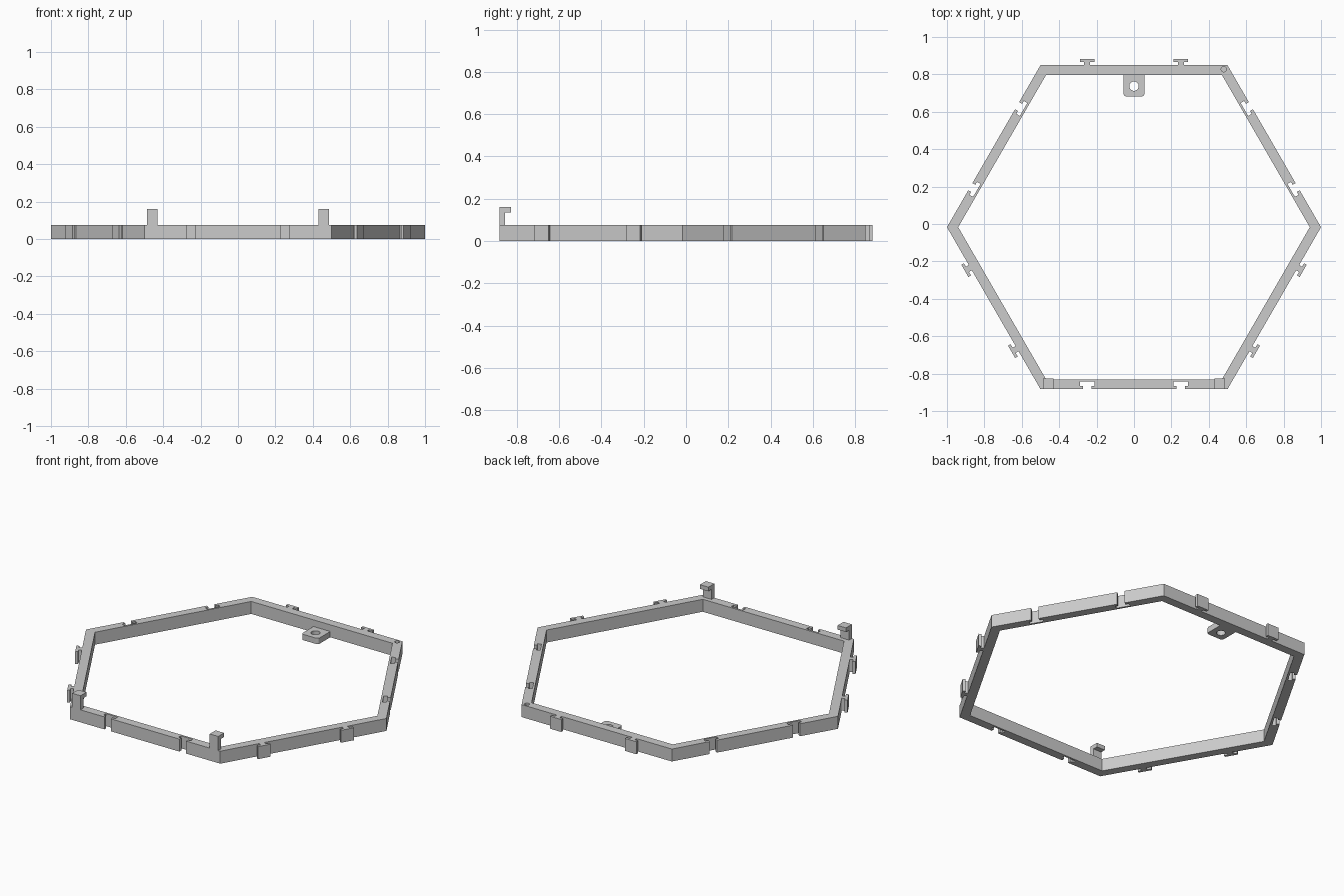
import bpy, bmesh, math
from mathutils import Matrix, Vector

cube = bpy.data.objects.get("Cube")
if cube:
    bpy.data.objects.remove(cube, do_unlink=True)

grey = bpy.data.materials.new("plain grey")
grey.use_nodes = True
GREY = (0.6, 0.6, 0.6, 1)
grey.diffuse_color = GREY
grey.node_tree.nodes["Principled BSDF"].inputs["Base Color"].default_value = GREY

HEIGHT = 0.075
WALL = 0.052
APOTHEM = math.sqrt(3) / 2
CENTRE = Vector((0, -0.017))


def prism(name, loops, z0, z1, matrix=Matrix()):
    """Fill flat outlines (the later ones are holes) and extrude them."""
    bm = bmesh.new()
    for loop in loops:
        verts = [bm.verts.new((p[0], p[1], z0)) for p in loop]
        for a, b in zip(verts, verts[1:] + verts[:1]):
            bm.edges.new((a, b))
    bmesh.ops.triangle_fill(bm, use_beauty=True, use_dissolve=False,
                            edges=bm.edges[:], normal=(0, 0, 1))
    region = bmesh.ops.extrude_face_region(bm, geom=bm.faces[:])["geom"]
    top = [v for v in region if isinstance(v, bmesh.types.BMVert)]
    bmesh.ops.translate(bm, verts=top, vec=(0, 0, z1 - z0))
    bmesh.ops.recalc_face_normals(bm, faces=bm.faces[:])
    bm.transform(matrix)
    mesh = bpy.data.meshes.new(name)
    bm.to_mesh(mesh)
    bm.free()
    mesh.materials.append(grey)
    obj = bpy.data.objects.new(name, mesh)
    bpy.context.collection.objects.link(obj)
    return obj


def circle(x, y, r, n=32):
    return [(x + r * math.cos(math.tau * i / n), y + r * math.sin(math.tau * i / n))
            for i in range(n)]


# Connector outlines: (half width, distance out from the wall face)
TAB = [(0.016, 0), (0.016, 0.018), (0.038, 0.018), (0.038, 0.034)]
SOCKET = [(0.022, 0), (0.022, -0.018), (0.040, -0.018), (0.040, -0.040)]


def connector(centre, shape):
    left = [(centre - w, d) for w, d in shape]
    return left + [(centre + w, d) for w, d in reversed(shape)]


# Hexagonal frame: three sides carry tabs, three carry matching sockets
outer = []
for side in range(6):
    out = Vector((math.cos(math.radians(90 + 60 * side)),
                  math.sin(math.radians(90 + 60 * side))))
    along = Vector((-out.y, out.x))
    shape = TAB if side % 2 == 0 else SOCKET
    points = [(-0.5, 0)] + connector(-0.25, shape) + connector(0.25, shape)
    outer += [CENTRE + along * t + out * (APOTHEM + d) for t, d in points]
inner_radius = 1 - WALL / APOTHEM
inner = [(x, y + CENTRE.y) for x, y in circle(0, 0, inner_radius, 6)]
frame = prism("hexagon_frame", [outer, inner], 0, HEIGHT)

# Small blind hole in the top of one back corner
cutter = prism("pin_hole_cutter", [circle(0.48, 0.827, 0.014, 24)], 0.035, 0.1)
cutter.hide_render = True
cutter.hide_viewport = True
cut = frame.modifiers.new("pin_hole", "BOOLEAN")
cut.operation = "DIFFERENCE"
cut.solver = "EXACT"
cut.object = cutter

# Mounting lug inside the back wall, with rounded free corners and a hole
W, R, END = 0.056, 0.016, 0.682
lug = [(W, 0.80), (-W, 0.80)]
for sign, start in ((-1, 180), (1, 270)):
    for step in range(5):
        a = math.radians(start + 22.5 * step)
        lug.append((sign * (W - R) + R * math.cos(a), END + R + R * math.sin(a)))
prism("mounting_lug", [lug, circle(0, 0.737, 0.025)], 0, 0.035)

# Hooked posts on the front corners: profile in depth and height, extruded in x
hook = [(-0.883, HEIGHT), (-0.857, HEIGHT), (-0.857, 0.135),
        (-0.827, 0.135), (-0.827, 0.16), (-0.883, 0.16)]
profile_to_side = Matrix(((0, 0, 1, 0), (1, 0, 0, 0), (0, 1, 0, 0), (0, 0, 0, 1)))
for name, x in (("left_hook_post", 0.458), ("right_hook_post", -0.458)):
    prism(name, [hook], x - 0.028, x + 0.028, profile_to_side)
